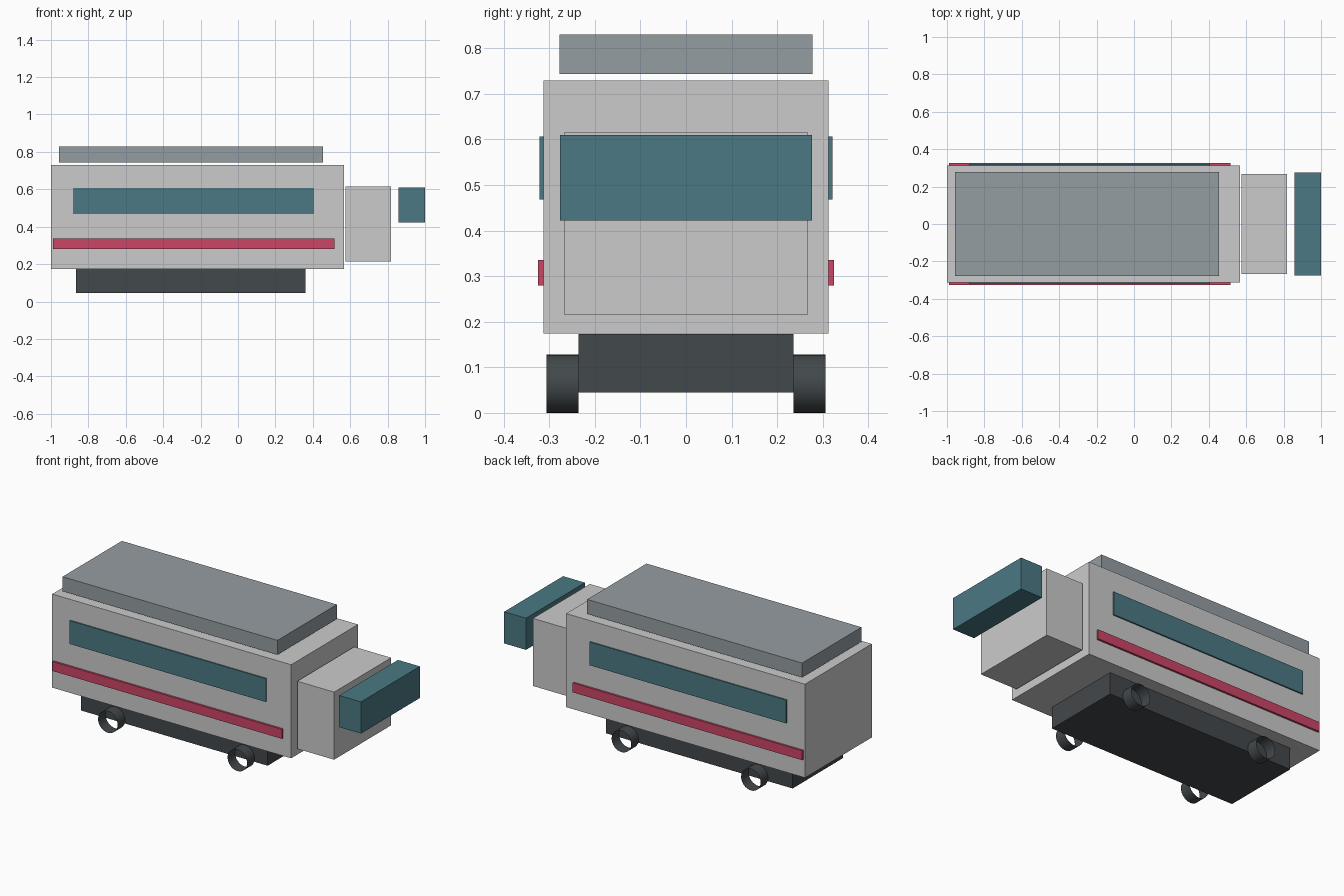
import bpy
import bmesh
from math import pi
from mathutils import Matrix

if "Cube" in bpy.data.objects:
    bpy.data.objects.remove(bpy.data.objects["Cube"])


def material(name, rgb):
    m = bpy.data.materials.new(name)
    m.diffuse_color = (*rgb, 1)
    m.use_nodes = True
    m.node_tree.nodes["Principled BSDF"].inputs["Base Color"].default_value = m.diffuse_color
    return m


TEAL = material("teal_glass", (0.07, 0.19, 0.23))
RED = material("red_stripe", (0.6, 0.06, 0.13))
DARK = material("dark_grey", (0.055, 0.065, 0.07))
ROOF = material("roof_grey", (0.3, 0.34, 0.36))


def finish(name, bm, mat):
    mesh = bpy.data.meshes.new(name)
    bm.to_mesh(mesh)
    bm.free()
    if mat:
        mesh.materials.append(mat)
    obj = bpy.data.objects.new(name, mesh)
    bpy.context.collection.objects.link(obj)
    return obj


def box(name, x, y, z, mat=None):
    """Box from (min, max) ranges on each axis."""
    bm = bmesh.new()
    bmesh.ops.create_cube(bm, size=1)
    for v in bm.verts:
        for i, (lo, hi) in enumerate((x, y, z)):
            v.co[i] = lo if v.co[i] < 0 else hi
    return finish(name, bm, mat)


def tube_wheel(name, x, y, z, radius, width):
    """Open-ended wheel rim with its axis along y."""
    bm = bmesh.new()
    bmesh.ops.create_cone(bm, cap_ends=False, segments=32, radius1=radius,
                          radius2=radius, depth=width,
                          matrix=Matrix.Translation((x, y, z)) @ Matrix.Rotation(pi / 2, 4, 'X'))
    for f in bm.faces:
        f.smooth = True
    return finish(name, bm, DARK)


# Main hull, nose, windscreen, roof panel and chassis
box("body", (-1, 0.568), (-0.313, 0.313), (0.174, 0.729))
box("nose", (0.576, 0.818), (-0.267, 0.267), (0.215, 0.616))
box("windscreen", (0.857, 1), (-0.276, 0.276), (0.422, 0.61), TEAL)
box("roof_panel", (-0.957, 0.454), (-0.278, 0.278), (0.744, 0.83), ROOF)
box("chassis", (-0.865, 0.36), (-0.236, 0.236), (0.045, 0.173), DARK)

# Side windows, stripes and wheels, repeated on both sides
for side, s in (("front", -1), ("back", 1)):
    box(f"{side}_window", (-0.881, 0.407), sorted((s * 0.313, s * 0.321)), (0.468, 0.606), TEAL)
    box(f"{side}_stripe", (-0.99, 0.516), sorted((s * 0.313, s * 0.325)), (0.28, 0.336), RED)
    for end, x in (("rear", -0.64), ("fore", 0.21)):
        tube_wheel(f"{side}_{end}_wheel", x, s * 0.271, 0.064, 0.064, 0.07)
